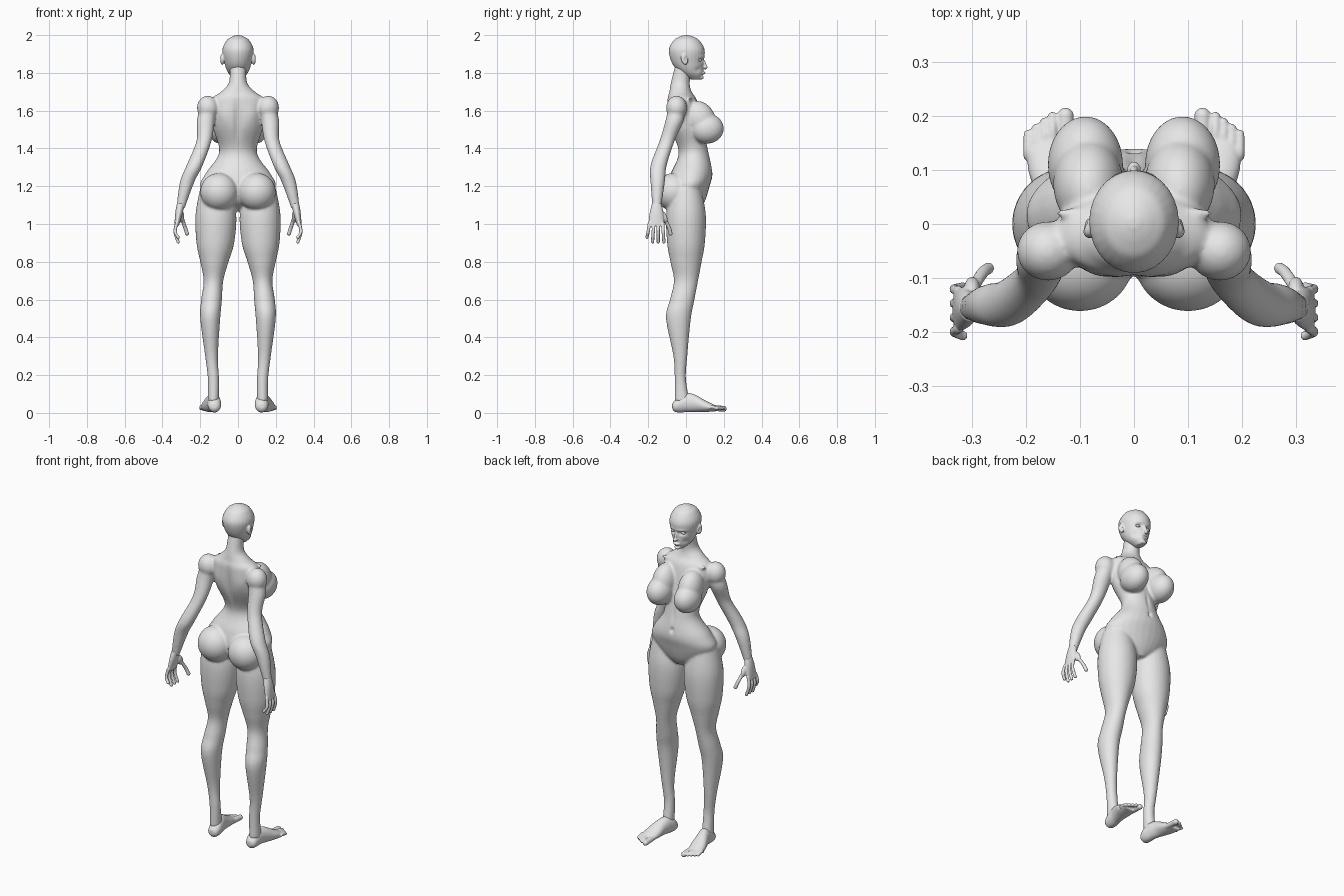
import bpy
import bmesh
import math
from mathutils import Matrix, Vector

default_cube = bpy.data.objects.get("Cube")
if default_cube:
    bpy.data.objects.remove(default_cube, do_unlink=True)

clay = bpy.data.materials.new("clay_grey")
clay.use_nodes = True
clay.diffuse_color = (.8, .8, .8, 1)
clay.node_tree.nodes["Principled BSDF"].inputs["Base Color"].default_value = clay.diffuse_color


def blend(before, start, end, after, t):
    """Catmull-Rom value between start and end."""
    slope_in, slope_out = (end - before) / 2, (after - start) / 2
    rise = end - start
    return start + t * (slope_in + t * (3 * rise - 2 * slope_in - slope_out
                                        + t * (slope_in + slope_out - 2 * rise)))


def smooth_sections(sections, steps=6):
    """Fill in sections between the given ones."""
    padded = [sections[0], *sections, sections[-1]]
    result = []
    for group in zip(padded, padded[1:], padded[2:], padded[3:]):
        for step in range(steps):
            result.append([blend(*values, step / steps) for values in zip(*group)])
    result.append(sections[-1])
    return result


def loft(bm, sections, side=1, along="z", count=28):
    """Closed tube through (x, y, z, radius, optional second radius) sections."""
    rings = []
    for x, y, z, *radii in smooth_sections(sections):
        ring = []
        for i in range(count):
            angle = math.tau * i / count
            across = radii[0] * math.cos(angle)
            other = radii[-1] * math.sin(angle)
            offset = (across, other, 0) if along == "z" else (across, 0, other)
            point = Vector((x, y, z)) + Vector(offset)
            point.x *= side
            ring.append(bm.verts.new(point))
        rings.append(ring)
    for lower, upper in zip(rings, rings[1:]):
        for i in range(count):
            following = (i + 1) % count
            bm.faces.new((lower[i], lower[following], upper[following], upper[i]))
    bm.faces.new(rings[0])
    bm.faces.new(rings[-1])


def ball(bm, centre, radii, side=1, tilt=0):
    """Ellipsoid, optionally tilted about the x axis."""
    x, y, z = centre
    matrix = (Matrix.Translation((side * x, y, z)) @ Matrix.Rotation(tilt, 4, "X")
              @ Matrix.Diagonal((*radii, 1)))
    bmesh.ops.create_uvsphere(bm, u_segments=32, v_segments=20, radius=1, matrix=matrix)


def digit(bm, points, radius, side, along):
    """Finger or toe with a rounded tip."""
    loft(bm, [(*point, radius) for point in points], side, along, 16)
    ball(bm, points[-1], [radius] * 3, side)


def finish(bm, name, voxel, smoothing):
    """Fuse the overlapping volumes into one smooth skin."""
    bmesh.ops.recalc_face_normals(bm, faces=bm.faces)
    mesh = bpy.data.meshes.new(name)
    bm.to_mesh(mesh)
    bm.free()
    obj = bpy.data.objects.new(name, mesh)
    bpy.context.scene.collection.objects.link(obj)
    fuse = obj.modifiers.new("fuse", "REMESH")
    fuse.mode = "VOXEL"
    fuse.voxel_size = voxel
    relax = obj.modifiers.new("relax", "SMOOTH")
    relax.iterations = smoothing
    bpy.context.view_layer.update()
    graph = bpy.context.evaluated_depsgraph_get()
    skin = bpy.data.meshes.new_from_object(obj.evaluated_get(graph))
    obj.modifiers.clear()
    obj.data = skin
    skin.materials.clear()
    skin.materials.append(clay)
    for face in skin.polygons:
        face.use_smooth = True
    return obj


def sculpt(obj, centre, radii, push, sides=(1, -1)):
    """Soft local push or dent with a bell-shaped falloff."""
    for side in sides:
        mirror = Vector((side, 1, 1))
        middle = Vector(centre) * mirror
        move = Vector(push) * mirror
        for vert in obj.data.vertices:
            gap = vert.co - middle
            distance = sum((g / r) ** 2 for g, r in zip(gap, radii))
            if distance < 6:
                vert.co += move * math.exp(-distance)


# Torso and neck
body = bmesh.new()
loft(body, [
    (0, .03, 1.07, .03, .04), (0, .01, 1.12, .14, .09), (0, .015, 1.2, .2, .11),
    (0, .03, 1.27, .17, .11), (0, .04, 1.38, .1, .08), (0, 0, 1.52, .135, .09),
    (0, -.02, 1.65, .145, .08), (0, -.03, 1.7, .09, .06), (0, -.03, 1.75, .048, .05),
    (0, -.01, 1.85, .044, .045)])

for side in (1, -1):
    # Bust and seat
    ball(body, (.09, .11, 1.505), (.07, .09, .08), side)
    ball(body, (.085, .075, 1.555), (.065, .08, .1), side, .45)
    ball(body, (.1, -.066, 1.17), (.1, .096, .1), side)
    # Legs
    loft(body, [
        (.12, 0, 1.19, .08, .08), (.117, 0, 1.05, .108, .105), (.12, 0, .9, .1, .1),
        (.125, 0, .8, .075, .083), (.13, 0, .7, .052, .064), (.14, -.02, .6, .055, .065),
        (.147, -.04, .5, .053, .066), (.14, -.03, .3, .034, .037),
        (.13, -.03, .18, .03, .03), (.13, -.02, .06, .03, .04)], side)
    # Shoulders, arms and collar bones
    ball(body, (.16, -.05, 1.615), (.057, .055, .064), side)
    loft(body, [
        (.15, -.05, 1.64, .04), (.17, -.06, 1.55, .048), (.18, -.1, 1.44, .04),
        (.23, -.145, 1.31, .043), (.27, -.15, 1.22, .038), (.305, -.155, 1.08, .022)], side)
    ball(body, (.085, .02, 1.663), (.065, .012, .01), side)
figure = finish(body, "body", .0065, 8)

# Spine groove, belly groove, navel and shoulder blades
sculpt(figure, (0, -.1, 1.52), (.02, .05, .13), (0, .014, 0), [1])
sculpt(figure, (0, .12, 1.39), (.01, .03, .05), (0, -.006, 0), [1])
sculpt(figure, (0, .13, 1.3), (.01, .03, .014), (0, -.012, 0), [1])
sculpt(figure, (.08, -.1, 1.57), (.04, .05, .06), (0, -.009, 0))

# Head: skull, jaw, nose, mouth, chin, ears
skull = bmesh.new()
loft(skull, [
    (0, .05, 1.766, .02, .03), (0, .03, 1.8, .052, .06), (0, .01, 1.85, .071, .083),
    (0, .004, 1.92, .083, .095), (0, .003, 1.97, .062, .07), (0, .003, 1.99, .036, .04),
    (0, .003, 2, .01, .01)])
ball(skull, (0, .096, 1.845), (.008, .012, .03), tilt=.3)
ball(skull, (0, .1, 1.83), (.013, .016, .009))
ball(skull, (0, .09, 1.8), (.02, .013, .008))
ball(skull, (0, .08, 1.775), (.018, .014, .01))
for side in (1, -1):
    ball(skull, (.083, -.008, 1.872), (.012, .018, .03), side, .2)
head = finish(skull, "head", .0038, 3)

# Eye sockets, brows, ear hollows and cheeks
sculpt(head, (.033, .09, 1.867), (.018, .03, .011), (0, -.014, 0))
sculpt(head, (.033, .09, 1.886), (.024, .03, .007), (0, .004, 0))
sculpt(head, (.095, 0, 1.874), (.012, .008, .014), (-.008, 0, 0))
sculpt(head, (.05, .085, 1.815), (.016, .04, .016), (-.005, -.005, 0))

for side, label in ((1, "left"), (-1, "right")):
    # Eyes
    eye = bmesh.new()
    ball(eye, (.033, .072, 1.867), (.015, .012, .008), side)
    finish(eye, "eye_" + label, .002, 1)

    # Hands: palm, fingers from little to index, thumb
    hand = bmesh.new()
    loft(hand, [
        (.303, -.155, 1.11, .02, .025), (.312, -.156, 1.06, .02, .036),
        (.325, -.158, .99, .012, .043)], side)
    for i in range(4):
        base, tip = -.193 + .023 * i, -.207 + .03 * i
        low = .93 if i == 0 else .905
        digit(hand, [(.323, base, 1.01), (.333, (base + tip) / 2, .96), (.317, tip, low)],
              .009, side, "z")
    digit(hand, [(.307, -.14, 1.07), (.293, -.11, 1.02), (.28, -.09, .98), (.27, -.082, .95)],
          .011, side, "z")
    ball(hand, (.3, -.122, 1.04), (.015, .02, .035), side, .5)
    finish(hand, "hand_" + label, .0032, 3)

    # Feet: heel to ball, then the toes
    foot = bmesh.new()
    loft(foot, [
        (.125, -.073, .036, .014, .014), (.125, -.06, .036, .03, .03),
        (.125, -.03, .047, .036, .045), (.13, .01, .055, .036, .05), (.14, .05, .05, .039, .045),
        (.15, .1, .036, .046, .031), (.158, .16, .023, .041, .015)], side, "y")
    digit(foot, [(.127, .12, .027), (.127, .2, .022)], .0155, side, "y")
    for i in range(1, 5):
        x, tip = .136 + .015 * i, .21 - .011 * i
        digit(foot, [(x, .12, .027), (x, tip - .03, .032), (x, tip, .024)], .009, side, "y")
    finish(foot, "foot_" + label, .0035, 3)
